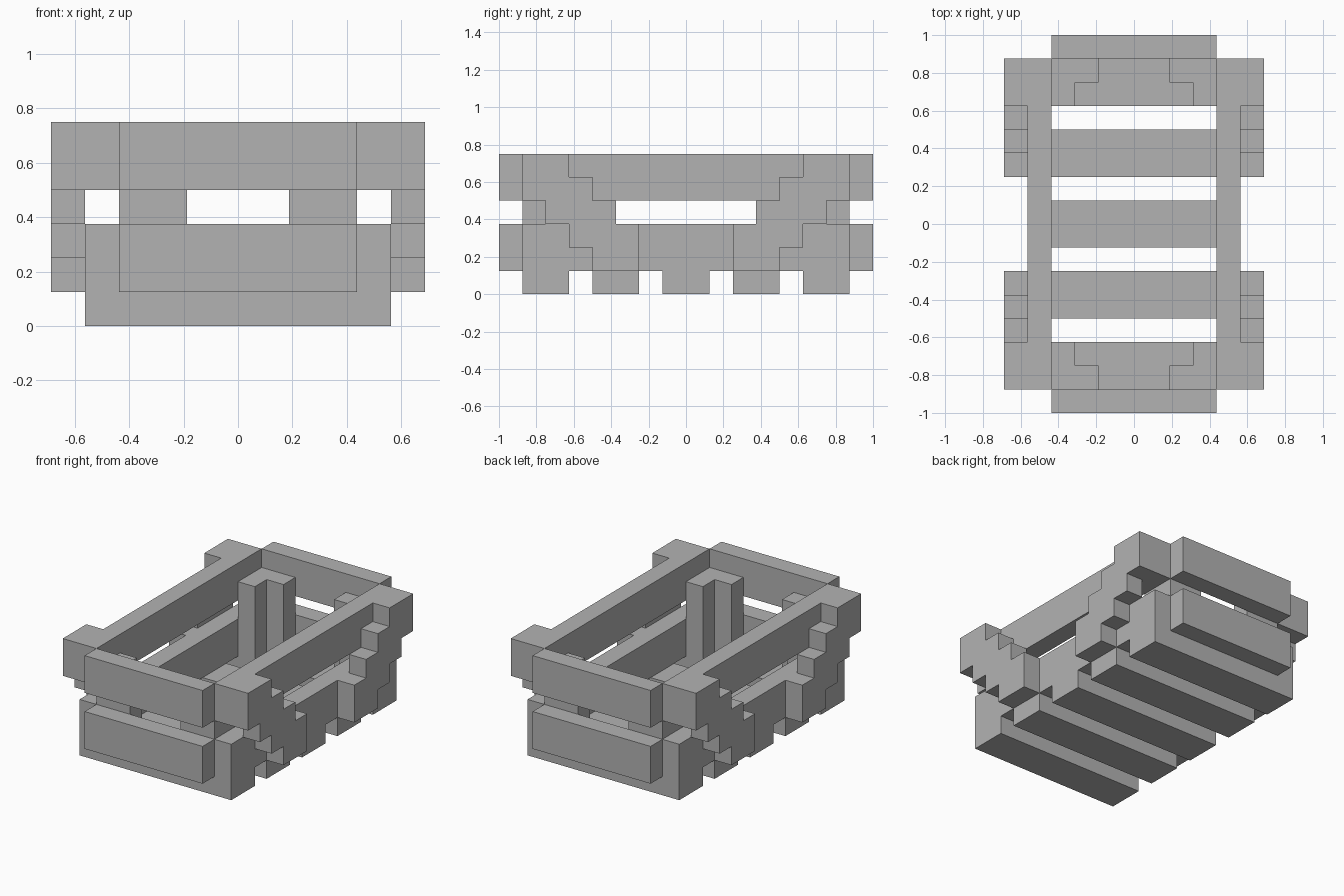
import bpy, bmesh
from mathutils import Vector

cube = bpy.data.objects.get("Cube")
if cube:
    bpy.data.objects.remove(cube, do_unlink=True)

U = 0.125  # one block of the grid

grey = bpy.data.materials.new("plain grey")
grey.use_nodes = True
colour = (0.45, 0.45, 0.45, 1)
grey.diffuse_color = colour
grey.node_tree.nodes["Principled BSDF"].inputs["Base Color"].default_value = colour


def extrude(name, points, direction):
    """Flat outline pushed along a direction, both in block units."""
    bm = bmesh.new()
    face = bm.faces.new([bm.verts.new(Vector(p) * U) for p in points])
    top = bmesh.ops.extrude_face_region(bm, geom=[face], use_keep_orig=True)["geom"]
    verts = [v for v in top if isinstance(v, bmesh.types.BMVert)]
    bmesh.ops.translate(bm, verts=verts, vec=Vector(direction) * U)
    bmesh.ops.recalc_face_normals(bm, faces=bm.faces)
    mesh = bpy.data.meshes.new(name)
    bm.to_mesh(mesh)
    bm.free()
    mesh.materials.append(grey)
    obj = bpy.data.objects.new(name, mesh)
    bpy.context.collection.objects.link(obj)
    return obj


def box(name, x, y, z):
    base = [(x[0], y[0], z[0]), (x[1], y[0], z[0]), (x[1], y[1], z[0]), (x[0], y[1], z[0])]
    return extrude(name, base, (0, 0, z[1] - z[0]))


# Floor slats
for i in range(-2, 3):
    box(f"floor_slat_{i + 3}", (-4.5, 4.5), (3 * i - 1, 3 * i + 1), (0, 1))

# Lower boards and upper rails on all four sides
for level, z in (("lower", (1, 3)), ("upper", (4, 6))):
    for side, s in (("left", 1), ("right", -1)):
        box(f"{side}_{level}_board", sorted((3.5 * s, 4.5 * s)), (-7, 7), z)
    for end, s in (("front", -1), ("back", 1)):
        box(f"{end}_{level}_board", (-3.5, 3.5), sorted((7 * s, 8 * s)), z)

# Stepped outline of the braces: inner stairs down, outer stairs back up
inner = [(5 - k, 6 - k - d) for k in range(4) for d in (0, 1)]
outer = [(4 + k, 1 + k + d) for k in range(4) for d in (0, 1)]
stairs = inner + [(2, 1)] + outer + [(7, 6)]

# L-shaped outline of the inner corner posts
ell = [(1.5, 7), (3.5, 7), (3.5, 5), (2.5, 5), (2.5, 6), (1.5, 6)]

for side, sx in (("left", 1), ("right", -1)):
    for end, sy in (("front", -1), ("back", 1)):
        extrude(f"{end}_{side}_stepped_brace",
                [(4.5 * sx, y * sy, z) for y, z in stairs], (sx, 0, 0))
        extrude(f"{end}_{side}_corner_post",
                [(x * sx, y * sy, 1) for x, y in ell], (0, 0, 4))
